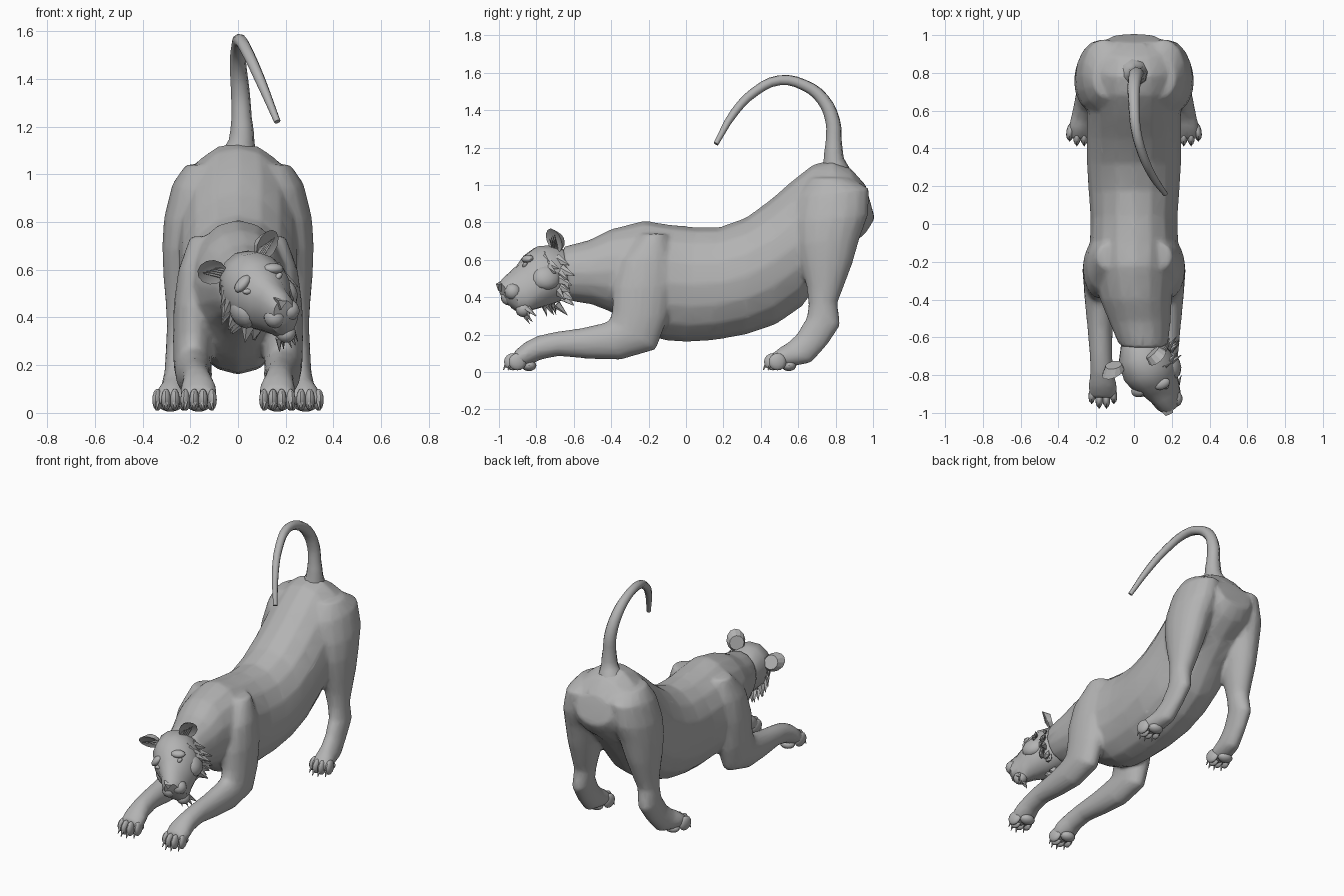
import bpy, bmesh, math, random
from mathutils import Vector, Matrix

random.seed(4)
old = bpy.data.objects.get("Cube")
if old:
    bpy.data.objects.remove(old, do_unlink=True)

grey = bpy.data.materials.new("plain_grey")
grey.use_nodes = True
COL = (0.45, 0.45, 0.45, 1)
grey.diffuse_color = COL
grey.node_tree.nodes["Principled BSDF"].inputs["Base Color"].default_value = COL


def finish(name, bm, matrix=None, angle=35):
    """Turn a bmesh into a named, shaded object."""
    bmesh.ops.recalc_face_normals(bm, faces=bm.faces)
    if matrix:
        bm.transform(matrix)
    me = bpy.data.meshes.new(name)
    bm.to_mesh(me)
    bm.free()
    me.materials.append(grey)
    ob = bpy.data.objects.new(name, me)
    bpy.context.collection.objects.link(ob)
    bpy.ops.object.select_all(action='DESELECT')
    ob.select_set(True)
    bpy.context.view_layer.objects.active = ob
    bpy.ops.object.shade_smooth_by_angle(angle=math.radians(angle))
    return ob


def loft(bm, stations, side=1, n=16):
    """Ellipse rings; each station is (y1, z1, y2, z2, x centre, half width)."""
    rings = []
    for y1, z1, y2, z2, xc, w in stations:
        mid = Vector((xc * side, (y1 + y2) / 2, (z1 + z2) / 2))
        half = Vector((0, (y1 - y2) / 2, (z1 - z2) / 2))
        rings.append([bm.verts.new(mid + half * math.cos(a) + Vector((w * math.sin(a), 0, 0)))
                      for a in (2 * math.pi * i / n for i in range(n))])
    for a, b in zip(rings, rings[1:]):
        for i in range(n):
            bm.faces.new((a[i], a[(i + 1) % n], b[(i + 1) % n], b[i]))
    bm.faces.new(rings[0])
    bm.faces.new(rings[-1])


def ball(bm, loc, size, rot=None):
    m = Matrix.Translation(loc) @ (rot or Matrix()) @ Matrix.Diagonal((*size, 1))
    bmesh.ops.create_uvsphere(bm, u_segments=12, v_segments=8, radius=1, matrix=m)


def spike(bm, start, end, r, flat=0.5):
    d = Vector(end) - Vector(start)
    m = (Matrix.Translation((Vector(start) + Vector(end)) / 2)
         @ d.to_track_quat('Z', 'Y').to_matrix().to_4x4() @ Matrix.Diagonal((flat, 1, 1, 1)))
    bmesh.ops.create_cone(bm, cap_ends=True, segments=5, radius1=r, radius2=0.002,
                          depth=d.length, matrix=m)


# Torso, neck and limbs, blended into one skin
TORSO = [
    (-.66, .67, -.62, .38, .05, .13), (-.52, .705, -.50, .36, .03, .165),
    (-.40, .765, -.40, .32, .01, .19), (-.22, .81, -.25, .22, 0, .22),
    (-.10, .79, -.12, .17, 0, .235), (.05, .775, 0, .16, 0, .23),
    (.18, .775, .15, .17, 0, .24), (.32, .825, .32, .20, 0, .25),
    (.45, .92, .48, .255, 0, .25), (.57, 1.025, .62, .35, 0, .25),
    (.68, 1.11, .74, .52, 0, .24), (.78, 1.135, .85, .65, 0, .23),
    (.88, 1.09, .96, .74, 0, .20), (.96, 1.0, 1.01, .82, 0, .13)]
HIND_LEG = [
    (.66, 1.04, .88, 1.04, .12, .10), (.60, .94, .98, .98, .155, .12),
    (.575, .80, .975, .84, .18, .13), (.585, .68, .93, .72, .20, .118),
    (.615, .56, .89, .58, .215, .098), (.645, .45, .845, .46, .225, .078),
    (.655, .36, .81, .37, .235, .063), (.645, .29, .825, .25, .245, .058),
    (.59, .20, .76, .15, .255, .053), (.54, .155, .67, .05, .265, .058),
    (.50, .13, .54, .025, .278, .066), (.45, .09, .45, .025, .282, .058)]
FRONT_LEG = [
    (-.24, .74, -.10, .74, .13, .07), (-.36, .60, -.07, .60, .16, .09),
    (-.395, .45, -.07, .46, .18, .09), (-.395, .33, -.10, .28, .188, .085),
    (-.41, .275, -.16, .12, .19, .08), (-.45, .26, -.35, .065, .185, .077),
    (-.56, .235, -.52, .07, .18, .068), (-.70, .215, -.68, .085, .175, .06),
    (-.79, .195, -.78, .065, .17, .062), (-.86, .16, -.86, .025, .165, .077),
    (-.92, .11, -.92, .02, .165, .07)]
bm = bmesh.new()
loft(bm, TORSO)
for s in (1, -1):
    loft(bm, HIND_LEG, s)
    loft(bm, FRONT_LEG, s)
body = finish("body_and_legs", bm)
rm = body.modifiers.new("blend", 'REMESH')
rm.mode = 'VOXEL'
rm.voxel_size = 0.012
rm.use_smooth_shade = True
sm = body.modifiers.new("soften", 'SMOOTH')
sm.factor = 0.5
sm.iterations = 8
body.modifiers.new("simplify", 'DECIMATE').ratio = 0.14

# Toes and claws
for label, x, y, z in (("front", .165, -.925, .055), ("hind", .283, .465, .055)):
    for s, side in ((1, "left"), (-1, "right")):
        bm = bmesh.new()
        for k, back in zip((-1.5, -.5, .5, 1.5), (.025, 0, 0, .025)):
            tx = x * s + k * .036
            turn = Matrix.Rotation(math.radians(k * 7), 4, 'Z')
            ball(bm, (tx, y + back, z), (.021, .048, .046), turn)
            spike(bm, (tx, y + back - .035, z - .01), (tx + k * .004, y + back - .052, z - .045), .01, 1)
        ball(bm, (x * s, y + .085, .035), (.05, .04, .03))  # sole pad
        finish(f"{side}_{label}_toes", bm)

# Tail: tapering curve
TAIL = [(0, .80, 1.06, .085), (.015, .79, 1.14, .055), (.015, .79, 1.24, .043), (.01, .785, 1.34, .04),
        (0, .73, 1.46, .035), (0, .63, 1.535, .03), (.01, .50, 1.56, .027),
        (.045, .37, 1.50, .025), (.095, .26, 1.39, .022), (.165, .16, 1.22, .014)]
cu = bpy.data.curves.new("tail", 'CURVE')
cu.dimensions = '3D'
cu.bevel_depth = 1
cu.bevel_resolution = 2
cu.resolution_u = 3
cu.use_fill_caps = True
sp = cu.splines.new('BEZIER')
sp.bezier_points.add(len(TAIL) - 1)
for p, (x, y, z, r) in zip(sp.bezier_points, TAIL):
    p.co, p.radius = (x, y, z), r
    p.handle_left_type = p.handle_right_type = 'AUTO'
cu.materials.append(grey)
bpy.context.collection.objects.link(bpy.data.objects.new("tail", cu))

# Head, built facing forward then turned and tilted
HEAD = (Matrix.Translation((.06, -.73, .53)) @ Matrix.Rotation(math.radians(18), 4, 'Z')
        @ Matrix.Rotation(math.radians(-25), 4, 'Y') @ Matrix.Rotation(math.radians(12), 4, 'X'))
SKULL = [(.13, .09, .13, -.12, 0, .09), (.06, .145, .05, -.16, 0, .13),
         (-.04, .155, -.04, -.175, 0, .145), (-.11, .125, -.11, -.18, 0, .13),
         (-.165, .08, -.16, -.185, 0, .098), (-.22, .05, -.20, -.195, 0, .078),
         (-.275, .02, -.25, -.17, 0, .068), (-.30, -.005, -.285, -.11, 0, .045)]
bm = bmesh.new()
loft(bm, SKULL, n=14)
for s in (1, -1):
    ball(bm, (s * .035, -.255, -.075), (.045, .045, .045))   # whisker pads
    ball(bm, (s * .075, -.125, .075), (.045, .03, .022),     # brows
         Matrix.Rotation(math.radians(s * 25), 4, 'Y'))
    ball(bm, (s * .10, -.07, -.06), (.05, .08, .07))         # cheeks
ball(bm, (0, -.215, -.175), (.042, .045, .04))               # chin
finish("head", bm, HEAD)

# Nose and eyes
bm = bmesh.new()
bmesh.ops.create_cone(bm, cap_ends=True, segments=3, radius1=.036, radius2=.024, depth=.03,
                      matrix=Matrix.Translation((0, -.297, -.015)) @ Matrix.Rotation(math.pi / 2, 4, 'X')
                      @ Matrix.Rotation(-math.pi / 2, 4, 'Z'))
finish("nose", bm, HEAD)
for s, side in ((1, "left"), (-1, "right")):
    bm = bmesh.new()
    ball(bm, (s * .073, -.152, .043), (.024, .014, .012), Matrix.Rotation(math.radians(s * -20), 4, 'Y'))
    finish(f"{side}_eye", bm, HEAD)

    # Cupped ear: rim, hollow centre and rounded back
    bm = bmesh.new()
    rim, back = [], []
    for i in range(12):
        a = 2 * math.pi * i / 12
        rim.append(bm.verts.new((.058 * math.cos(a), -.012 * math.sin(a), .068 * math.sin(a))))
        back.append(bm.verts.new((.045 * math.cos(a), .035, .045 * math.sin(a) - .01)))
    hollow = bm.verts.new((0, .025, -.01))
    for i in range(12):
        j = (i + 1) % 12
        bm.faces.new((rim[i], rim[j], hollow))
        bm.faces.new((rim[j], rim[i], back[i], back[j]))
    bm.faces.new(back)
    ear = Matrix.Translation((s * .135, .03, .125)) @ Matrix.Rotation(math.radians(s * 32), 4, 'Y') \
        @ Matrix.Rotation(math.radians(s * 20), 4, 'Z')
    for k in range(4):  # hair inside the ear
        spike(bm, (-s * .04 + s * .012 * k, .02, -.05), (s * .014 * k - s * .02, -.012, .01 + .008 * k), .012)
    finish(f"{side}_ear", bm, HEAD @ ear, 25)

    # Ragged cheek ruff running from ear to jaw
    bm = bmesh.new()
    for k in range(13):
        t = k / 12
        a = math.radians(40 - 110 * t)
        p = Vector((s * .125 * math.cos(a), -.03 + random.uniform(-.03, .05), .145 * math.sin(a) - .03))
        out = Vector((s * .05 * math.cos(a), .05 * random.random(), -.05 - .02 * random.random()))
        spike(bm, p, p + out, .032)
    finish(f"{side}_cheek_ruff", bm, HEAD, 20)

# Beard tufts beneath the chin
bm = bmesh.new()
for k in range(5):
    x = (k - 2) * .018
    spike(bm, (x, -.21, -.185), (x * 1.3, -.20 + random.uniform(-.02, .02), -.245), .018)
finish("chin_tufts", bm, HEAD, 20)
